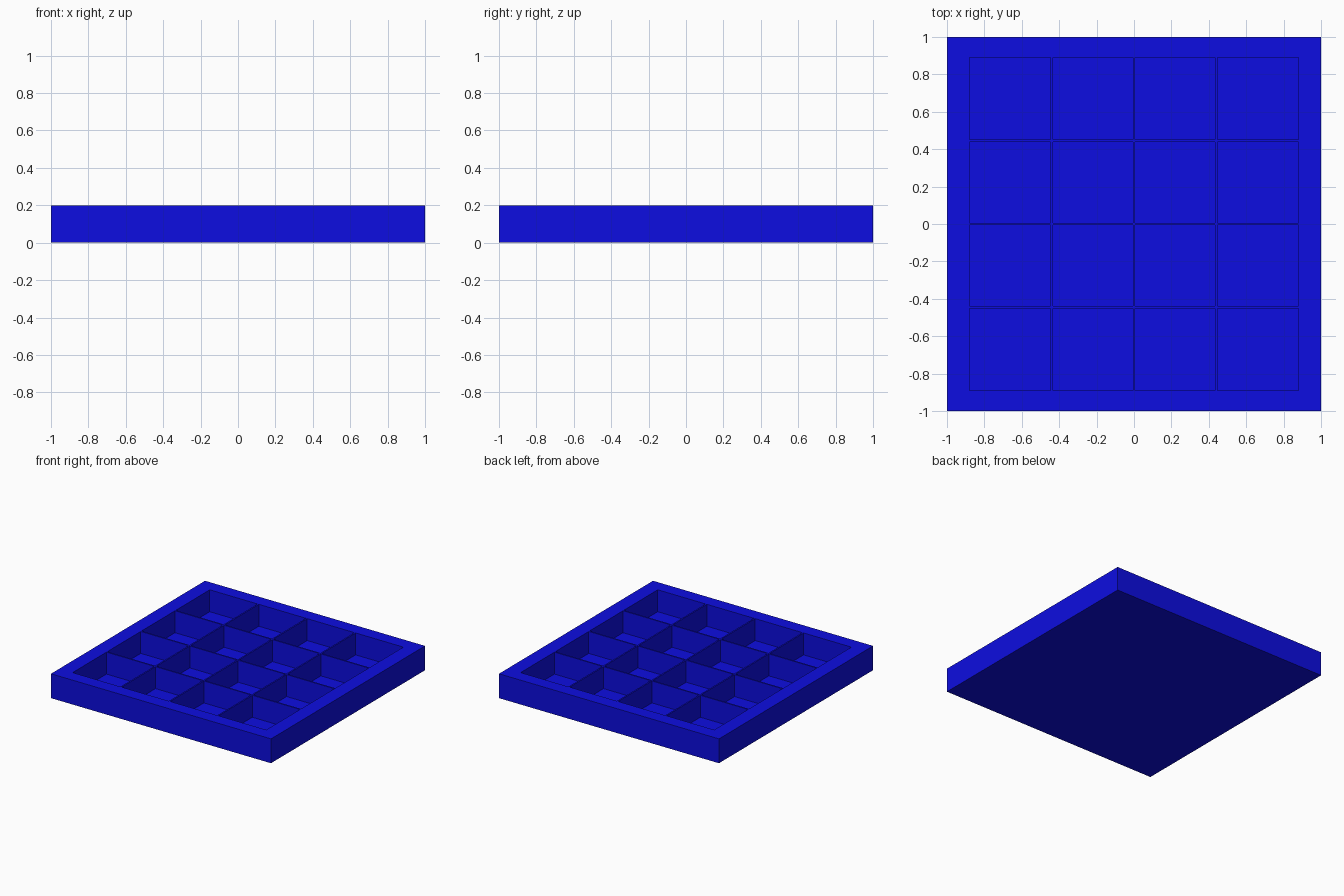
import bpy, bmesh

if "Cube" in bpy.data.objects:
    bpy.data.objects.remove(bpy.data.objects["Cube"])

H, FLOOR, T = 0.2, 0.02, 0.012      # tray height, floor level, divider thickness
IX, IY = 0.88, 0.89                 # inner half sizes

mat = bpy.data.materials.new("blue")
mat.diffuse_color = (0.004, 0.004, 0.75, 1)
mat.use_nodes = True
mat.node_tree.nodes["Principled BSDF"].inputs["Base Color"].default_value = mat.diffuse_color


def finish(name, bm):
    bmesh.ops.recalc_face_normals(bm, faces=bm.faces)
    me = bpy.data.meshes.new(name)
    bm.to_mesh(me)
    bm.free()
    me.materials.append(mat)
    ob = bpy.data.objects.new(name, me)
    bpy.context.collection.objects.link(ob)


def box(name, center, size):
    bm = bmesh.new()
    bmesh.ops.create_cube(bm, size=1)
    for v in bm.verts:
        v.co = [c + p * s for c, p, s in zip(center, v.co, size)]
    finish(name, bm)


# Tray: rectangular rings from the underside, over the rim, down to the floor
bm = bmesh.new()
rings = []
for x, y, z in ((1, 1, 0), (1, 1, H), (IX, IY, H), (IX, IY, FLOOR)):
    rings.append([bm.verts.new((sx * x, sy * y, z))
                  for sx, sy in ((-1, -1), (1, -1), (1, 1), (-1, 1))])
for a, b in zip(rings, rings[1:]):
    for i in range(4):
        j = (i + 1) % 4
        bm.faces.new((a[i], a[j], b[j], b[i]))
bm.faces.new(rings[0])
bm.faces.new(rings[-1])
finish("tray", bm)

# Thin dividers making a 4 x 4 grid of compartments
zc, zh = (H + FLOOR) / 2, H - FLOOR
for i in (-1, 0, 1):
    box(f"lengthwise_divider_{i + 2}", (i * IX / 2, 0, zc), (T, 2 * IY, zh))
    box(f"crosswise_divider_{i + 2}", (0, i * IY / 2, zc), (2 * IX, T, zh))
